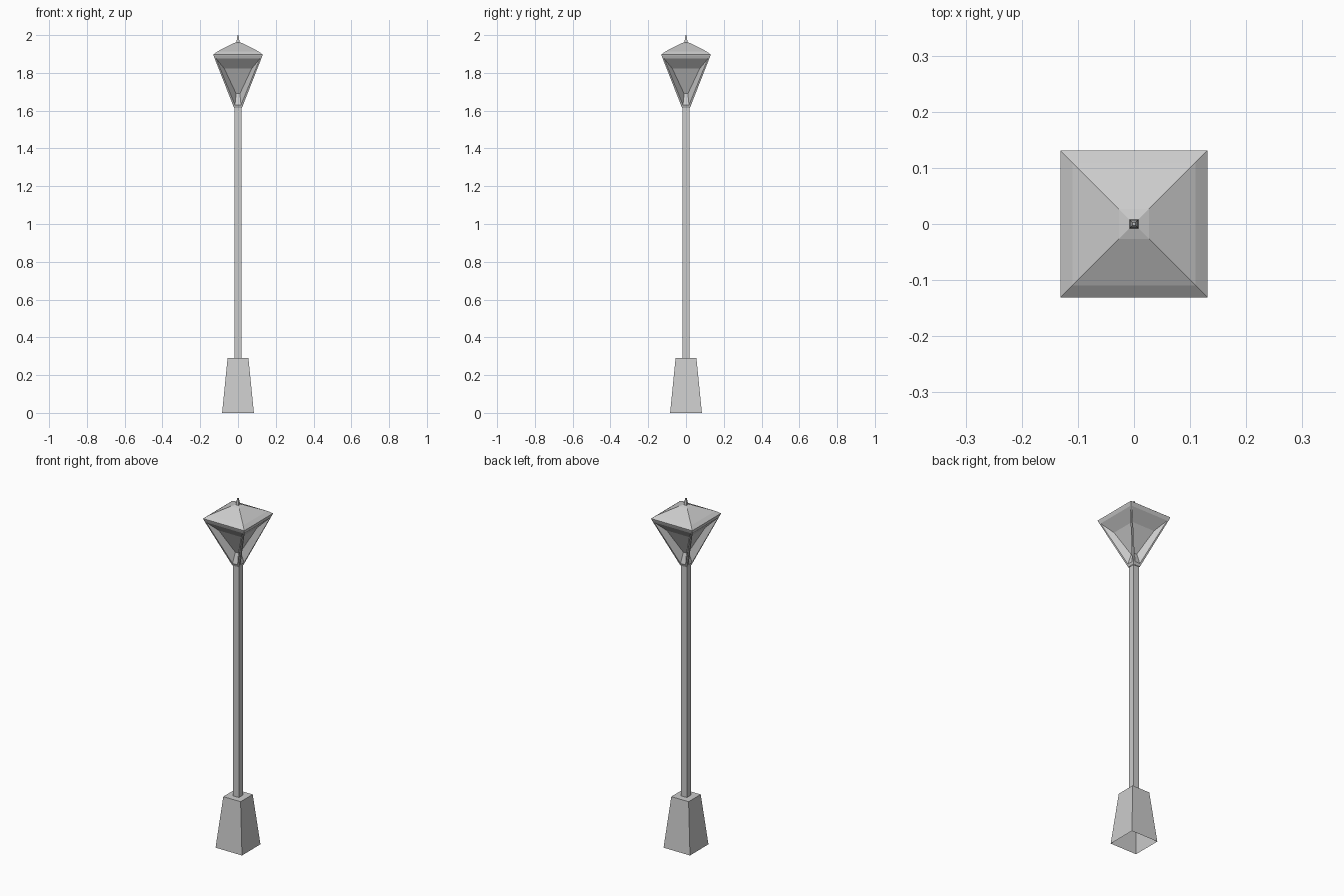
import bpy, bmesh
from math import pi
from mathutils import Matrix, Vector

cube = bpy.data.objects.get("Cube")
if cube:
    bpy.data.objects.remove(cube, do_unlink=True)

# Single painted-metal colour
GREY = (0.6, 0.6, 0.6, 1)
metal = bpy.data.materials.new("grey metal")
metal.use_nodes = True
metal.diffuse_color = GREY
metal.node_tree.nodes["Principled BSDF"].inputs["Base Color"].default_value = GREY


def finish(name, bm):
    bmesh.ops.remove_doubles(bm, verts=bm.verts, dist=0.0001)
    mesh = bpy.data.meshes.new(name)
    bm.to_mesh(mesh)
    bm.free()
    mesh.materials.append(metal)
    obj = bpy.data.objects.new(name, mesh)
    bpy.context.collection.objects.link(obj)
    return obj


def square_loft(name, profile, cap_bottom=False, cap_top=False):
    """Stack square rings given as (half width, height), bottom to top."""
    bm = bmesh.new()
    signs = ((-1, -1), (1, -1), (1, 1), (-1, 1))
    rings = [[bm.verts.new((sx * h, sy * h, z)) for sx, sy in signs]
             for h, z in profile]
    for low, high in zip(rings, rings[1:]):
        for i in range(4):
            j = (i + 1) % 4
            bm.faces.new((low[i], low[j], high[j], high[i]))
    if cap_bottom:
        bm.faces.new(rings[0][::-1])
    if cap_top:
        bm.faces.new(rings[-1])
    return finish(name, bm)


# Tapered foot, hollow underneath, and the square post
square_loft("base", [(0.084, 0), (0.055, 0.29)], cap_top=True)
square_loft("post", [(0.018, 0.29), (0.018, 1.615)])

# Lantern: four sloping frames, each with a deeply recessed pane
LOW_Z, HIGH_Z, LOW_H, HIGH_H = 1.615, 1.89, 0.021, 0.129


def slope(z):
    return LOW_H + (HIGH_H - LOW_H) * (z - LOW_Z) / (HIGH_Z - LOW_Z)


def pane_ring(low, high):
    """Trapezoid from (half width, depth, height) at its lower and upper edges."""
    (a, da, za), (b, db, zb) = low, high
    return [Vector(p) for p in ((-a, -da, za), (a, -da, za), (b, -db, zb), (-b, -db, zb))]


outer = pane_ring((LOW_H, LOW_H, LOW_Z), (HIGH_H, HIGH_H, HIGH_Z))
opening = pane_ring((0.016, slope(1.63), 1.63), (0.116, slope(1.876), 1.876))
inner = pane_ring((0.01, 0.01, 1.69), (0.072, 0.072, 1.822))

bm = bmesh.new()
for k in range(4):
    turn = Matrix.Rotation(k * pi / 2, 3, "Z")
    rings = [[bm.verts.new(turn @ p) for p in ring] for ring in (outer, opening, inner)]
    for big, small in zip(rings, rings[1:]):
        for i in range(4):
            j = (i + 1) % 4
            bm.faces.new((big[i], big[j], small[j], small[i]))
    bm.faces.new(rings[-1])
finish("lantern", bm)

# Hipped roof with a short rim, and the spike on top
square_loft("roof", [(HIGH_H, HIGH_Z), (0.131, 1.897), (0.11, 1.913),
                     (0.027, 1.956), (0.008, 1.962)], cap_bottom=True, cap_top=True)
square_loft("finial", [(0.008, 1.96), (0.007, 1.972), (0.003, 2.0)], cap_top=True)
